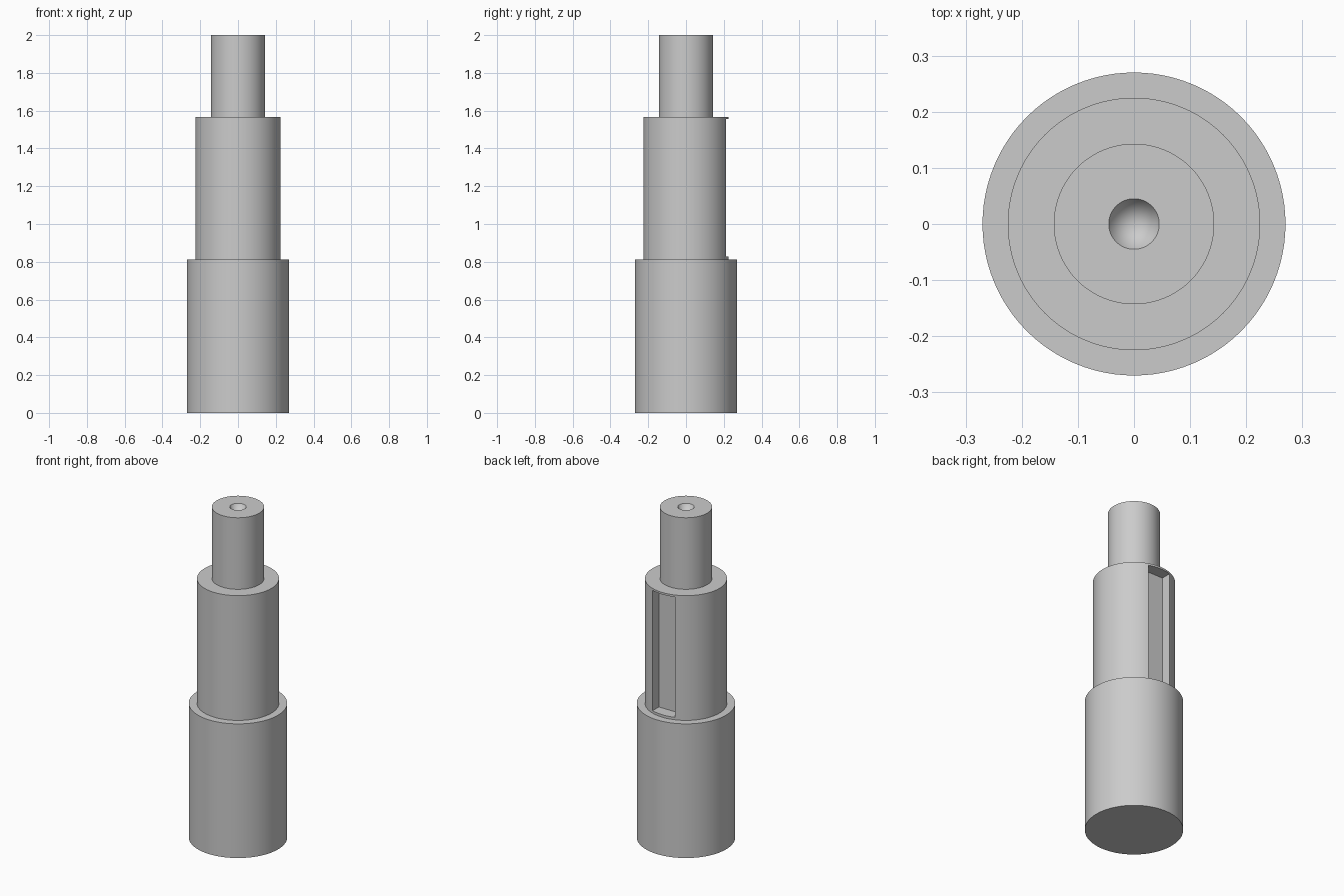
import bpy
import bmesh
import math

cube = bpy.data.objects.get("Cube")
if cube:
    bpy.data.objects.remove(cube, do_unlink=True)

# Material
steel = bpy.data.materials.new("steel grey")
steel.use_nodes = True
GREY = (0.6, 0.6, 0.6, 1.0)
steel.diffuse_color = GREY
steel.node_tree.nodes["Principled BSDF"].inputs["Base Color"].default_value = GREY


def add_object(name, bm):
    bmesh.ops.recalc_face_normals(bm, faces=bm.faces)
    mesh = bpy.data.meshes.new(name)
    bm.to_mesh(mesh)
    bm.free()
    mesh.materials.append(steel)
    obj = bpy.data.objects.new(name, mesh)
    bpy.context.collection.objects.link(obj)
    return obj


# Stepped shaft: (radius, height) profile turned around z, with a conical centre hole on top
profile = [(0, 0), (0.27, 0), (0.27, 0.812), (0.225, 0.812), (0.225, 1.567),
           (0.143, 1.567), (0.143, 2), (0.045, 2), (0, 1.922)]
bm = bmesh.new()
verts = [bm.verts.new((r, 0, z)) for r, z in profile]
edges = [bm.edges.new(pair) for pair in zip(verts, verts[1:])]
bmesh.ops.spin(bm, geom=verts + edges, cent=(0, 0, 0), axis=(0, 0, 1),
               angle=math.tau, steps=96, use_merge=True)
bmesh.ops.remove_doubles(bm, verts=bm.verts, dist=0.0001)
shaft = add_object("stepped_shaft", bm)

# Keyway: square-ended slot cut into the back of the middle step
half_width, floor, outer = 0.075, 0.153, 0.3
bottom, top = 0.827, 1.555
bm = bmesh.new()
bmesh.ops.create_cube(bm, size=1)
bmesh.ops.scale(bm, vec=(2 * half_width, outer - floor, top - bottom), verts=bm.verts)
bmesh.ops.translate(bm, vec=(0, (outer + floor) / 2, (bottom + top) / 2), verts=bm.verts)
cutter = add_object("keyway_cutter", bm)
cutter.hide_render = True

cut = shaft.modifiers.new("keyway", 'BOOLEAN')
cut.operation = 'DIFFERENCE'
cut.solver = 'EXACT'
cut.object = cutter

bpy.ops.object.select_all(action='DESELECT')
shaft.select_set(True)
bpy.context.view_layer.objects.active = shaft
bpy.ops.object.modifier_apply(modifier=cut.name)
bpy.data.objects.remove(cutter, do_unlink=True)

# Smooth turned surfaces, sharp shoulders
bpy.ops.object.shade_smooth_by_angle(angle=math.radians(30))
